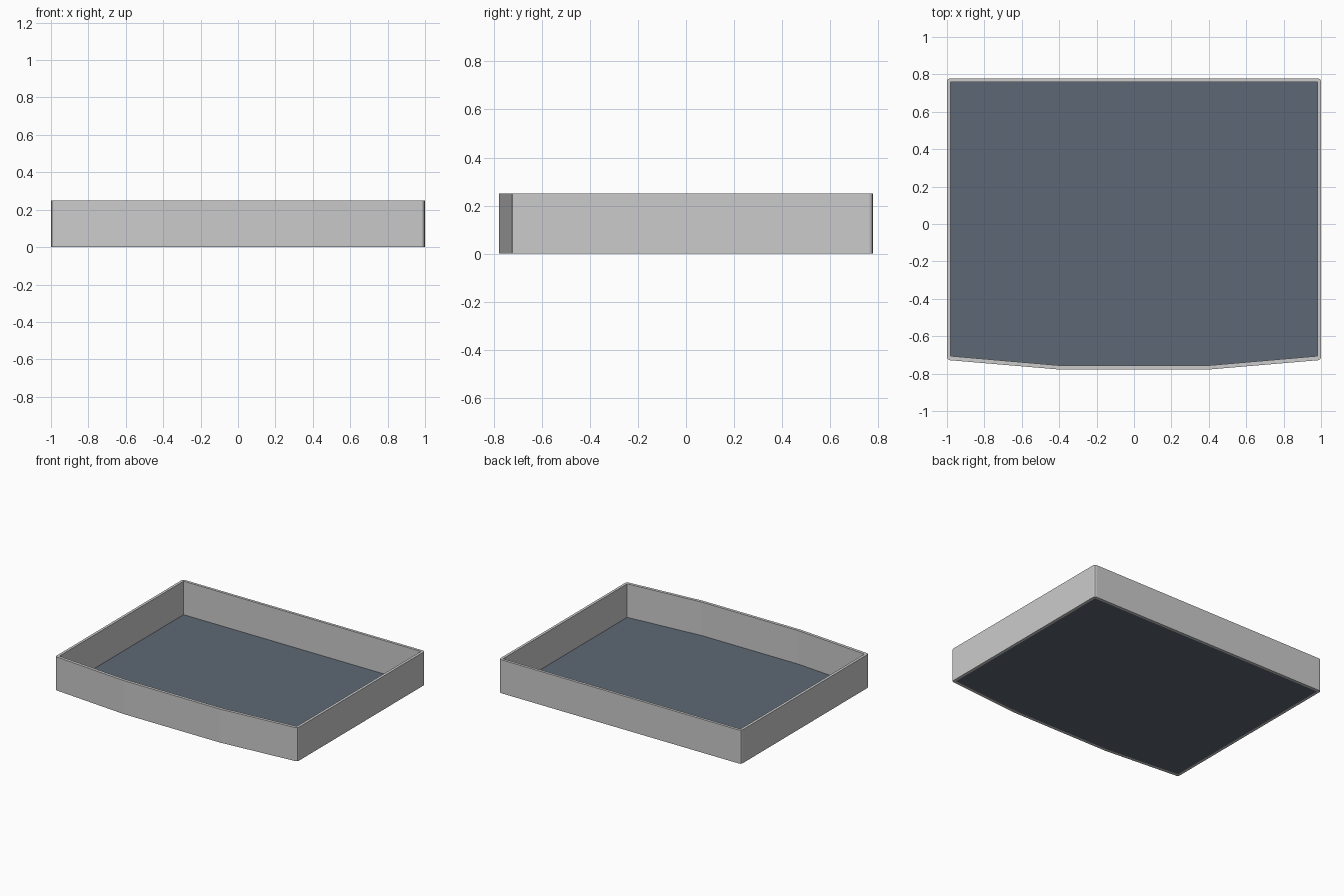
import bpy, bmesh

if "Cube" in bpy.data.objects:
    bpy.data.objects.remove(bpy.data.objects["Cube"])

HEIGHT = 0.25


def outline(w, back, side_front, mid_front, cut=0.0):
    """Tray outline, counter-clockwise; corners rounded with two facets."""
    slope = (side_front - mid_front) / (w - 0.4)
    k = cut * 0.29
    if not cut:
        right = [(0.4, mid_front), (w, side_front), (w, back)]
    else:
        right = [(0.4, mid_front),
                 (w - cut, side_front - cut * slope), (w - k, side_front + k), (w, side_front + cut),
                 (w, back - cut), (w - k, back - k), (w - cut, back)]
    return right + [(-x, y) for x, y in reversed(right)]


def make_object(name, bm):
    bmesh.ops.recalc_face_normals(bm, faces=bm.faces)
    mesh = bpy.data.meshes.new(name)
    bm.to_mesh(mesh)
    bm.free()
    obj = bpy.data.objects.new(name, mesh)
    bpy.context.collection.objects.link(obj)
    return obj


outer = outline(1.0, 0.778, -0.727, -0.778, 0.015)
inner = outline(0.98, 0.758, -0.706, -0.756)

# Wall: flat ring between the two outlines, extruded upwards
bm = bmesh.new()
edges = []
for loop in (outer, inner):
    vs = [bm.verts.new((x, y, 0)) for x, y in loop]
    edges += [bm.edges.new((vs[i - 1], vs[i])) for i in range(len(vs))]
bmesh.ops.triangle_fill(bm, edges=edges, use_beauty=True)
ring = bmesh.ops.extrude_face_region(bm, geom=bm.faces[:], use_keep_orig=True)
bmesh.ops.translate(bm, vec=(0, 0, HEIGHT),
                    verts=[g for g in ring["geom"] if isinstance(g, bmesh.types.BMVert)])
make_object("tray_wall", bm)

# Floor: dark panel inside the wall
bm = bmesh.new()
bm.faces.new([bm.verts.new((x, y, 0)) for x, y in inner])
floor = make_object("tray_floor", bm)
if floor.data.polygons[0].normal.z < 0:
    floor.data.flip_normals()
mat = bpy.data.materials.new("dark_blue_grey")
mat.diffuse_color = (0.11, 0.137, 0.177, 1)
mat.use_nodes = True
mat.node_tree.nodes["Principled BSDF"].inputs["Base Color"].default_value = mat.diffuse_color
floor.data.materials.append(mat)
